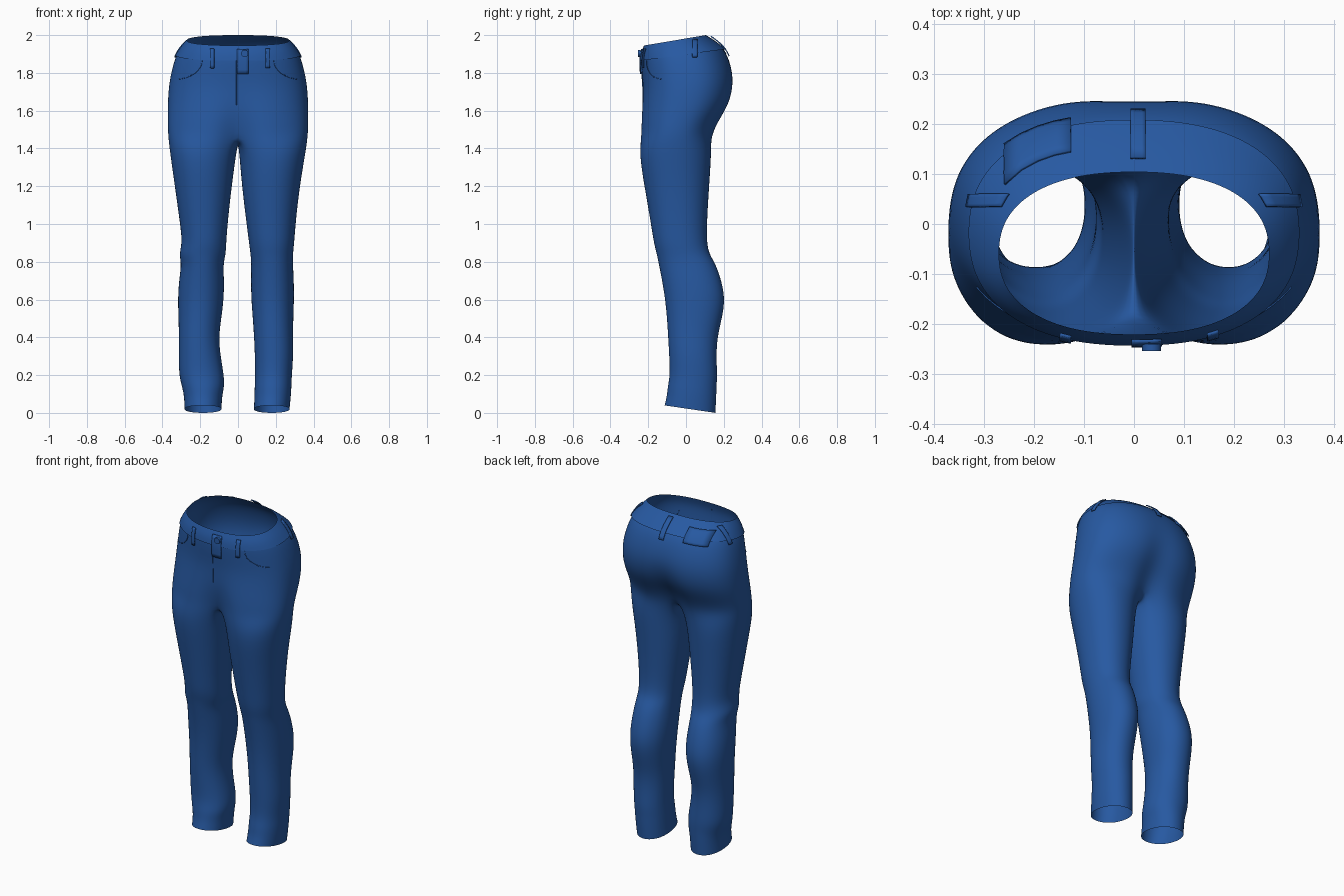
import bpy, bmesh, math
from mathutils import Vector
from mathutils.bvhtree import BVHTree

if "Cube" in bpy.data.objects:
    bpy.data.objects.remove(bpy.data.objects["Cube"])

denim = bpy.data.materials.new("denim blue")
denim.diffuse_color = (0.02, 0.10, 0.36, 1)
denim.use_nodes = True
denim.node_tree.nodes["Principled BSDF"].inputs["Base Color"].default_value = denim.diffuse_color

OUTER, INNER = 16, 8   # segments around the outside and the inside of each leg

# hip rows: z front, z back, y front, y back, half width, front dip, back dip
HIPS = [
    (1.945, 2.000, -0.222, 0.105, 0.272, 0.000, 0.000),
    (1.905, 1.968, -0.236, 0.155, 0.302, 0.000, 0.000),
    (1.865, 1.925, -0.240, 0.205, 0.328, 0.000, 0.000),
    (1.800, 1.850, -0.236, 0.240, 0.350, 0.000, 0.004),
    (1.720, 1.750, -0.232, 0.262, 0.368, 0.005, 0.010),
    (1.620, 1.640, -0.243, 0.245, 0.374, 0.020, 0.035),
    (1.540, 1.550, -0.250, 0.190, 0.374, 0.045, 0.055),
    (1.470, 1.470, -0.253, 0.150, 0.372, 0.070, 0.060),
]
# leg rows: z, left inner x, left outer x, right inner x, right outer x, y front, y back
LEGS = [
    (1.38, 0.008, 0.362, 0.006, 0.360, -0.252, 0.138),
    (1.20, 0.033, 0.336, 0.020, 0.328, -0.222, 0.124),
    (1.00, 0.055, 0.308, 0.045, 0.306, -0.187, 0.112),
    (0.90, 0.062, 0.296, 0.058, 0.299, -0.172, 0.112),
    (0.84, 0.064, 0.314, 0.066, 0.292, -0.156, 0.125),
    (0.79, 0.078, 0.300, 0.070, 0.292, -0.146, 0.158),
    (0.70, 0.073, 0.314, 0.068, 0.297, -0.128, 0.190),
    (0.60, 0.075, 0.320, 0.070, 0.298, -0.112, 0.209),
    (0.50, 0.088, 0.316, 0.078, 0.294, -0.102, 0.192),
    (0.40, 0.102, 0.314, 0.085, 0.292, -0.096, 0.167),
    (0.30, 0.092, 0.314, 0.089, 0.294, -0.090, 0.162),
    (0.20, 0.074, 0.314, 0.091, 0.286, -0.086, 0.167),
    (0.14, 0.072, 0.298, 0.088, 0.284, -0.098, 0.163),
    (0.09, 0.084, 0.286, 0.087, 0.281, -0.102, 0.162),
    (0.02, 0.087, 0.284, 0.084, 0.274, -0.115, 0.157),
]


def power(v, e):
    return math.copysign(abs(v) ** e, v)


def hip_row(row, side, grow=0.0):
    """Half a hip section, from front centre round the side to back centre."""
    zf, zb, yf, yb, w, df, db = row
    cy, d, pts = (yf + yb) / 2, (yb - yf) / 2 + grow, []
    for i in range(OUTER + 1):
        t = -math.pi / 2 + math.pi * i / OUTER
        x = 0 if i in (0, OUTER) else (w + grow) * power(math.cos(t), 0.86)
        y = cy + d * power(math.sin(t), 0.86)
        k = (y - yf) / (yb - yf)
        dip = math.exp(-(x / 0.075) ** 2)
        y += dip * (df if y < cy else -db)
        pts.append(Vector((side * x, y, zf + (zb - zf) * k)))
    return pts


def leg_row(row, side, last):
    z, yf, yb = row[0], row[5], row[6]
    xi, xo = row[1:3] if side < 0 else row[3:5]
    cx, rx, cy, ry = (xi + xo) / 2, (xo - xi) / 2, (yf + yb) / 2, (yb - yf) / 2
    pts = []
    for i in range(OUTER + INNER):
        if i <= OUTER:
            a = math.radians(-135 + 270 * i / OUTER)
        else:
            a = math.radians(135 + 90 * (i - OUTER) / INNER)
        s = power(math.sin(a), 0.94)
        pts.append(Vector((side * (cx + rx * power(math.cos(a), 0.94)),
                           cy + ry * s, z - (0.02 * s if last else 0))))
    return pts


def bridge(bm, a, b, closed):
    n = len(a)
    for i in range(n if closed else n - 1):
        j = (i + 1) % n
        bm.faces.new((a[i], a[j], b[j], b[i]))


def finish(name, bm, levels=0, thick=0.0):
    bmesh.ops.remove_doubles(bm, verts=bm.verts, dist=0.0005)
    bmesh.ops.recalc_face_normals(bm, faces=bm.faces)
    me = bpy.data.meshes.new(name)
    bm.to_mesh(me)
    bm.free()
    me.materials.append(denim)
    for p in me.polygons:
        p.use_smooth = True
    ob = bpy.data.objects.new(name, me)
    bpy.context.collection.objects.link(ob)
    if thick:
        m = ob.modifiers.new("thickness", 'SOLIDIFY')
        m.thickness, m.offset = thick, 0
    if levels:
        m = ob.modifiers.new("smooth", 'SUBSURF')
        m.levels = m.render_levels = levels
    return ob


# trousers: hips split at the crotch seam into two legs
bm = bmesh.new()
for side in (-1, 1):
    prev = None
    for row in HIPS:
        pts = hip_row(row, side)
        ring = [bm.verts.new(p) for p in pts]
        if prev:
            bridge(bm, prev, ring, False)
        prev = ring
    back, front = pts[-1], pts[0]
    for i in range(1, INNER):
        p = back.lerp(front, i / INNER)
        p.z -= 0.045 * math.sin(math.pi * i / INNER)
        prev.append(bm.verts.new(p))
    for k, row in enumerate(LEGS):
        ring = [bm.verts.new(p) for p in leg_row(row, side, k == len(LEGS) - 1)]
        bridge(bm, prev, ring, True)
        prev = ring
trousers = finish("trousers", bm, 2)

# waistband laid over the top of the hips
bm = bmesh.new()
for side in (-1, 1):
    prev = None
    for row, grow in zip(HIPS[:3], (0.001, 0.004, 0.005)):
        ring = [bm.verts.new(p) for p in hip_row(row, side, grow)]
        if prev:
            bridge(bm, prev, ring, False)
        prev = ring
finish("waistband", bm, 2)

bpy.context.view_layer.update()
tree = BVHTree.FromObject(trousers, bpy.context.evaluated_depsgraph_get())
FRONT, BACK = Vector((0, 1, 0)), Vector((0, -1, 0))


def on_cloth(u, z, d, lift):
    """Point on the cloth met by looking along d, lifted off the surface."""
    across = Vector((abs(d.y), abs(d.x), 0))
    hit, n, _, _ = tree.ray_cast(across * u + Vector((0, 0, z)) - d * 2, d)
    if hit is None:
        return None
    return hit + (n if n.dot(d) < 0 else -n) * lift


def plate(name, u, z, w, h, d, lift=0.010, slope=0.0):
    bm, nx, nz = bmesh.new(), 4, 6
    grid = []
    for j in range(nz + 1):
        line = []
        for i in range(nx + 1):
            a = w * (i / nx - 0.5)
            p = on_cloth(u + a, z + h * (j / nz - 0.5) + slope * a, d, lift)
            line.append(bm.verts.new(p) if p else None)
        grid.append(line)
    for a, b in zip(grid, grid[1:]):
        for i in range(nx):
            q = (a[i], a[i + 1], b[i + 1], b[i])
            if all(q):
                bm.faces.new(q)
    finish(name, bm, thick=0.006)


def seam(name, pts, d):
    cu = bpy.data.curves.new(name, 'CURVE')
    cu.dimensions, cu.bevel_depth, cu.bevel_resolution = '3D', 0.002, 1
    hits = [p for p in (on_cloth(u, z, d, 0.001) for u, z in pts) if p]
    sp = cu.splines.new('POLY')
    sp.points.add(len(hits) - 1)
    for q, p in zip(sp.points, hits):
        q.co = (*p, 1)
    cu.materials.append(denim)
    bpy.context.collection.objects.link(bpy.data.objects.new(name, cu))


# belt loops and back label
plate("front_loop_left", -0.135, 1.875, 0.022, 0.10, FRONT)
plate("front_loop_right", 0.155, 1.875, 0.022, 0.10, FRONT)
plate("back_loop", 0.008, 1.935, 0.03, 0.10, BACK)
for side, label in ((-1, "left"), (1, "right")):
    plate("side_loop_" + label, 0.045, 1.925, 0.025, 0.09, Vector((-side, 0, 0)), 0.008)
plate("back_label", -0.19, 1.925, 0.13, 0.07, BACK, 0.008, 0.08)

# fly flap and seam
plate("fly_flap", 0.025, 1.86, 0.06, 0.13, FRONT, 0.007)
seam("fly_seam", [(-0.008, 1.91 - 0.02 * i) for i in range(15)], FRONT)

# curved front pocket openings
for side, label in ((-1, "left"), (1, "right")):
    arc = [(side * (0.19 + 0.15 * (1 - math.cos(a))), 1.865 - 0.10 * math.sin(a))
           for a in (math.radians(8 * i) for i in range(11))]
    seam("pocket_seam_" + label, arc, FRONT)

# waist button
p = on_cloth(0.035, 1.90, FRONT, 0.014)
bpy.ops.mesh.primitive_cylinder_add(vertices=16, radius=0.019, depth=0.014,
                                    location=p, rotation=(math.pi / 2, 0, 0))
button = bpy.context.object
button.name = "button"
button.data.materials.append(denim)
bpy.ops.object.shade_smooth_by_angle()
